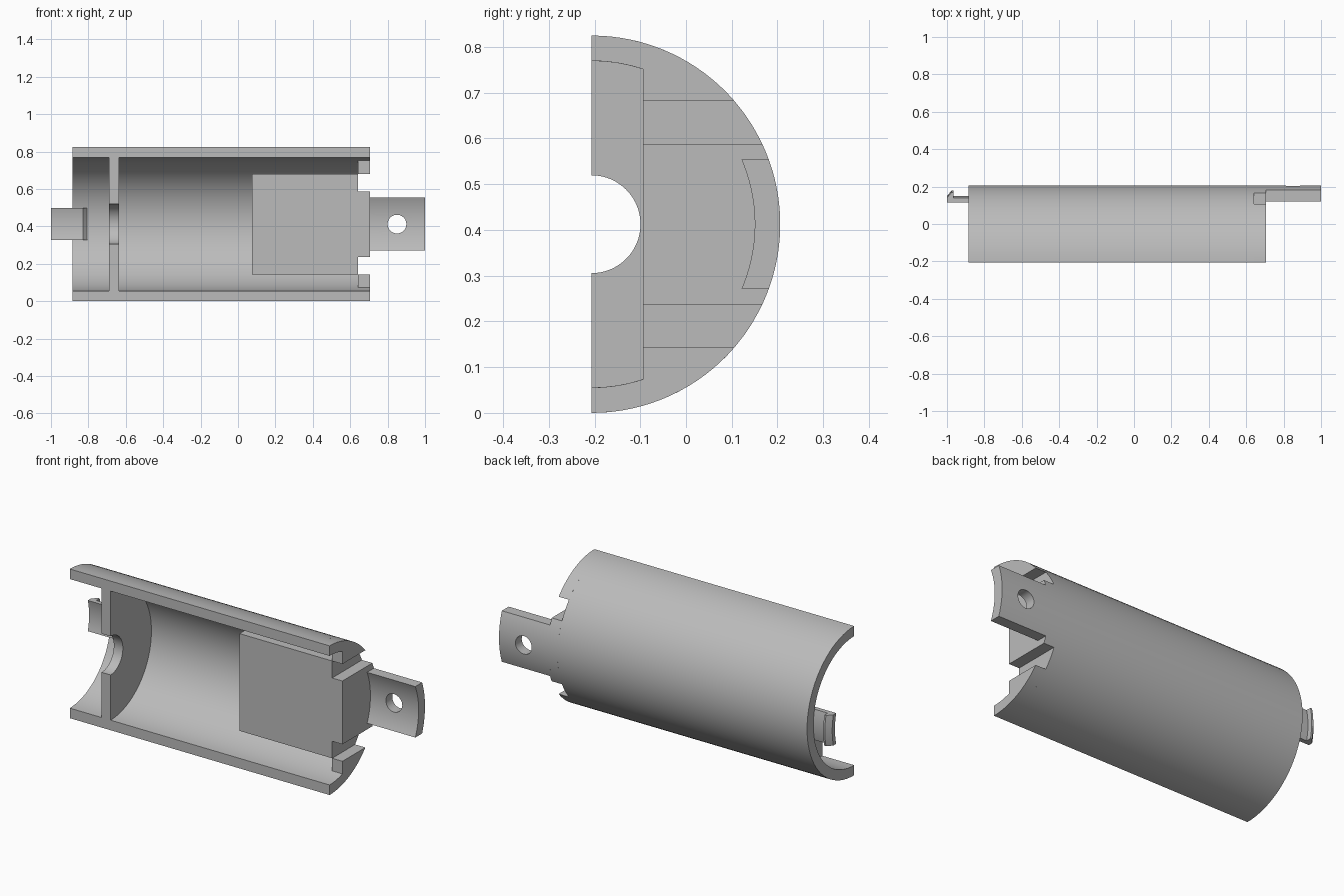
import bpy, bmesh
from math import asin, cos, sin, sqrt, pi, radians

cube = bpy.data.objects.get("Cube")
if cube:
    bpy.data.objects.remove(cube)

# Cylinder axis runs along x through (AY, AZ)
AY, AZ = -0.2065, 0.4125
R_OUT, R_IN = 0.4125, 0.357
X_LEFT, X_STEP, X_RIGHT = -0.885, 0.642, 0.705
FLAT = 0.1125          # distance of the flat inner faces from the axis
SLOT_IN, SLOT_OUT = 0.175, 0.269

grey = bpy.data.materials.new("plain grey")
grey.use_nodes = True
grey.diffuse_color = (0.5, 0.5, 0.5, 1)
grey.node_tree.nodes["Principled BSDF"].inputs["Base Color"].default_value = (0.5, 0.5, 0.5, 1)


def finish(name, bm):
    bmesh.ops.recalc_face_normals(bm, faces=bm.faces)
    mesh = bpy.data.meshes.new(name)
    bm.to_mesh(mesh)
    bm.free()
    mesh.materials.append(grey)
    obj = bpy.data.objects.new(name, mesh)
    bpy.context.collection.objects.link(obj)
    return obj


def smooth(obj):
    bpy.ops.object.select_all(action='DESELECT')
    obj.select_set(True)
    bpy.context.view_layer.objects.active = obj
    bpy.ops.object.shade_smooth_by_angle(angle=radians(25))


def sweep(name, profile, half_height=None, steps=40):
    """Turn an (x, radius) profile about the axis, ending on flat sides."""
    bm = bmesh.new()
    rings = []
    for i in range(steps + 1):
        t = 2 * i / steps - 1
        ring = []
        for x, r in profile:
            a = t * (asin(half_height / r) if half_height else pi / 2)
            ring.append(bm.verts.new((x, AY + r * cos(a), AZ + r * sin(a))))
        rings.append(ring)
    n = len(profile)
    for a, b in zip(rings, rings[1:]):
        for j in range(n):
            k = (j + 1) % n
            bm.faces.new((a[j], a[k], b[k], b[j]))
    bm.faces.new(rings[0])
    bm.faces.new(rings[-1])
    return finish(name, bm)


def arc(r, d0, d1, steps=16):
    """Points (depth, height) on a circle between two heights from the axis."""
    a0, a1 = asin(d0 / r), asin(d1 / r)
    angles = [a0 + (a1 - a0) * i / steps for i in range(steps + 1)]
    return [(r * cos(a), r * sin(a)) for a in angles]


def extrude(name, outline, x0, x1):
    """Push a (depth, height) outline along x."""
    bm = bmesh.new()
    face = bm.faces.new([bm.verts.new((x0, AY + d, AZ + h)) for d, h in outline])
    new = bmesh.ops.extrude_face_region(bm, geom=[face])["geom"]
    moved = [v for v in new if isinstance(v, bmesh.types.BMVert)]
    bmesh.ops.translate(bm, verts=moved, vec=(x1 - x0, 0, 0))
    return finish(name, bm)


def ring_profile(x0, x1, r0, r1):
    return [(x0, r0), (x1, r0), (x1, r1), (x0, r1)]


# Half tube shell and the bulkhead with its half round opening
smooth(sweep("shell", ring_profile(X_LEFT, X_STEP, R_IN, R_OUT)))
smooth(sweep("bulkhead", ring_profile(-0.69, -0.635, 0.107, R_IN + 0.003)))

# Solid block inside the shell
block = [(FLAT, -SLOT_OUT)] + arc(R_IN + 0.004, -SLOT_OUT, SLOT_OUT) + [(FLAT, SLOT_OUT)]
smooth(extrude("inner_block", block, 0.075, X_STEP))

# End wall: middle part, and an upper and lower part beyond the slots
middle = [(FLAT, -SLOT_IN)] + arc(R_OUT, -SLOT_IN, SLOT_IN) + [(FLAT, SLOT_IN)]
smooth(extrude("end_middle", middle, X_STEP, X_RIGHT))
corner = sqrt(R_IN ** 2 - FLAT ** 2)
side = arc(R_OUT, SLOT_OUT, R_OUT) + arc(R_IN, R_IN, corner) + [(FLAT, SLOT_OUT)]
for label, sign in (("upper", 1), ("lower", -1)):
    smooth(extrude("end_" + label, [(d, sign * h) for d, h in side], X_STEP, X_RIGHT))

# Curved mounting tongue with a round hole
tongue = sweep("mounting_tongue", ring_profile(X_RIGHT - 0.01, 1.0, R_IN, R_OUT), 0.141, 20)
bpy.ops.mesh.primitive_cylinder_add(vertices=40, radius=0.05, depth=0.4,
                                    location=(0.85, 0.17, AZ), rotation=(pi / 2, 0, 0))
cutter = bpy.context.object
cutter.name = "hole_cutter"
cutter.hide_render = True
cut = tongue.modifiers.new("hole", 'BOOLEAN')
cut.operation = 'DIFFERENCE'
cut.solver = 'EXACT'
cut.object = cutter
bpy.ops.object.select_all(action='DESELECT')
bpy.context.view_layer.objects.active = tongue
tongue.select_set(True)
bpy.ops.object.modifier_apply(modifier="hole")
bpy.data.objects.remove(cutter)
smooth(tongue)

# Snap clip with an outward hook
R_CLIP = 0.333
clip = [(-1.0, R_CLIP), (-0.83, R_CLIP), (-0.803, R_IN + 0.003), (X_LEFT + 0.001, R_IN + 0.003),
        (X_LEFT, R_IN), (-0.965, R_IN), (-0.965, 0.385), (-0.975, 0.385), (-1.0, R_IN)]
smooth(sweep("snap_clip", clip, 0.085, 12))
